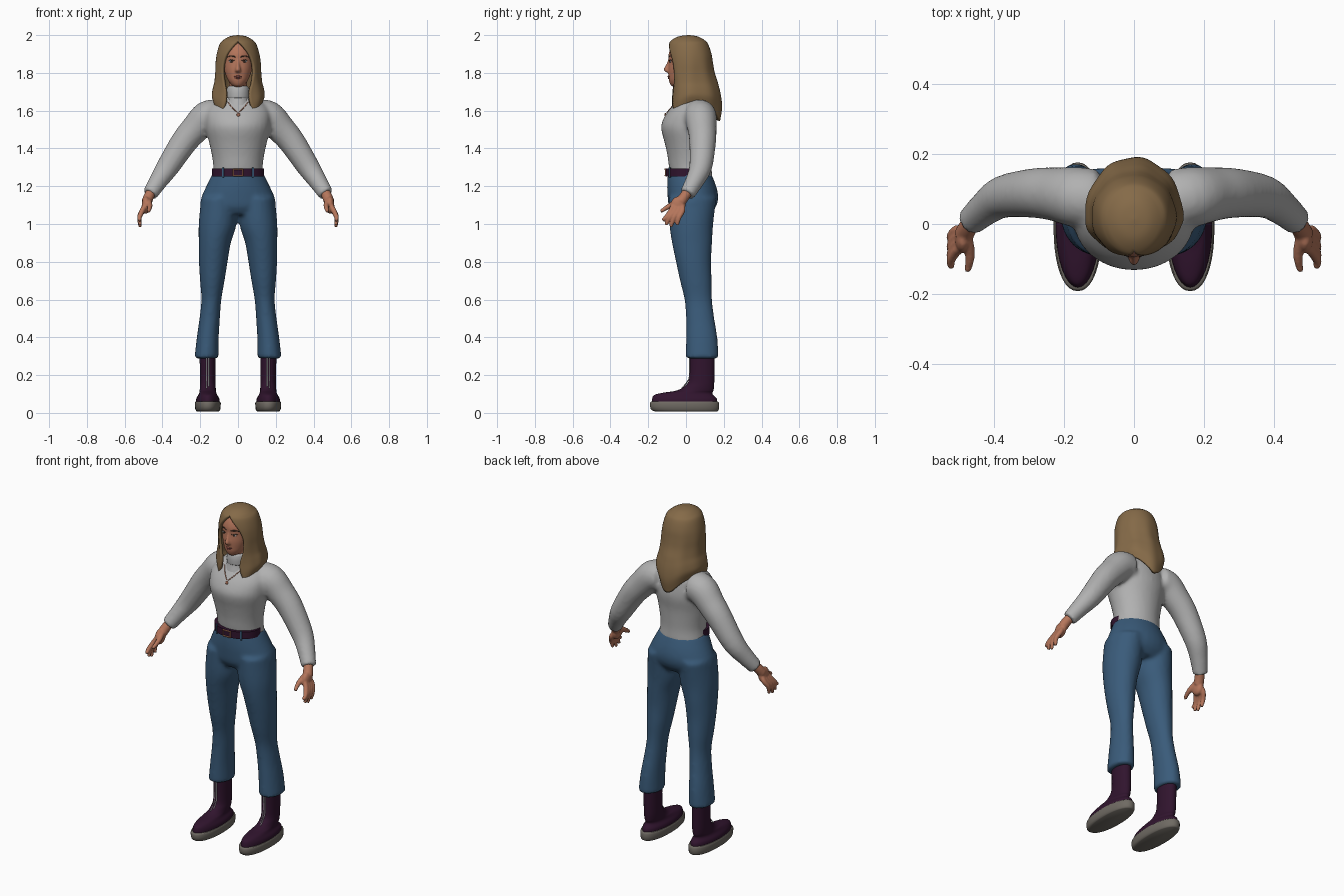
import bpy, bmesh, math
from mathutils import Vector, Matrix
from mathutils.bvhtree import BVHTree

if "Cube" in bpy.data.objects:
    bpy.data.objects.remove(bpy.data.objects["Cube"])

COLORS = {
    "grey_knit": (0.44, 0.44, 0.44), "denim_blue": (0.042, 0.105, 0.195),
    "dark_blond": (0.235, 0.145, 0.065), "skin": (0.46, 0.18, 0.105),
    "plum_leather": (0.03, 0.007, 0.027), "sole_grey": (0.16, 0.145, 0.125),
    "silver": (0.55, 0.55, 0.57), "copper": (0.42, 0.17, 0.10),
    "lip_red": (0.30, 0.09, 0.07), "dark_brown": (0.05, 0.03, 0.02)}
MATS = {}
for key, c in COLORS.items():
    MATS[key] = bpy.data.materials.new(key)
    MATS[key].diffuse_color = (*c, 1)


def smooth(rows, k=4):
    """Catmull-Rom interpolation of rows of numbers."""
    out = []
    for i in range(len(rows) - 1):
        p = [rows[max(i - 1, 0)], rows[i], rows[i + 1], rows[min(i + 2, len(rows) - 1)]]
        for s in range(k):
            t = s / k
            out.append([0.5 * (2 * b + (c - a) * t + (2 * a - 5 * b + 4 * c - d) * t * t
                               + (3 * b - a - 3 * c + d) * t ** 3) for a, b, c, d in zip(*p)])
    return out + [list(rows[-1])]


def skin(bm, rings):
    """Bridge closed rings and cap both ends."""
    vs = [[bm.verts.new(p) for p in r] for r in rings]
    n = len(vs[0])
    for a, b in zip(vs, vs[1:]):
        for j in range(n):
            bm.faces.new((a[j], a[(j + 1) % n], b[(j + 1) % n], b[j]))
    bm.faces.new(vs[0])
    bm.faces.new(vs[-1])


def loft(bm, rows, n=32, k=4, e=2.0):
    """Horizontal rings from rows of (x, y, z, rx, ry)."""
    def ring(x, y, z, rx, ry):
        pts = []
        for j in range(n):
            c, s = math.cos(math.tau * j / n), math.sin(math.tau * j / n)
            pts.append((x + rx * math.copysign(abs(c) ** (2 / e), c),
                        y + ry * math.copysign(abs(s) ** (2 / e), s), z))
        return pts
    skin(bm, [ring(*r) for r in smooth(rows, k)])


def tube(bm, rows, n=20, k=4):
    """Round tube along rows of (x, y, z, radius)."""
    rows = smooth(rows, k)
    pts = [Vector(r[:3]) for r in rows]
    rings = []
    for i, p in enumerate(pts):
        t = (pts[min(i + 1, len(pts) - 1)] - pts[max(i - 1, 0)]).normalized()
        u = t.cross(Vector((0, 1, 0))).normalized()
        v = t.cross(u)
        rings.append([p + rows[i][3] * (u * math.cos(math.tau * j / n) + v * math.sin(math.tau * j / n))
                      for j in range(n)])
    skin(bm, rings)


def ball(bm, centre, size):
    bmesh.ops.create_uvsphere(bm, u_segments=20, v_segments=12, radius=1,
                              matrix=Matrix.Translation(centre) @ Matrix.Diagonal((*size, 1)))


def finish(name, bm, mat, voxel=0, relax=5, fix=True, angle=50):
    if fix:
        bmesh.ops.recalc_face_normals(bm, faces=bm.faces)
    me = bpy.data.meshes.new(name)
    bm.to_mesh(me)
    bm.free()
    me.polygons.foreach_set("use_smooth", [True] * len(me.polygons))
    me.set_sharp_from_angle(angle=math.radians(angle))
    me.materials.append(MATS[mat])
    ob = bpy.data.objects.new(name, me)
    bpy.context.collection.objects.link(ob)
    if voxel:
        m = ob.modifiers.new("blend", 'REMESH')
        m.mode, m.voxel_size, m.use_smooth_shade = 'VOXEL', voxel, True
        m = ob.modifiers.new("relax", 'SMOOTH')
        m.factor, m.iterations = 0.5, relax
    return ob


def front_of(ob):
    """Return a function giving the front surface y of an object at (x, z)."""
    bpy.context.view_layer.update()
    tree = BVHTree.FromObject(ob, bpy.context.evaluated_depsgraph_get())

    def y_at(x, z):
        hit = tree.ray_cast(Vector((x, -1, z)), Vector((0, 1, 0)))[0]
        return hit.y if hit else 0.0
    return y_at


def mirrored(rows, s):
    return [(s * r[0], *r[1:]) for r in rows]


SIDES = (1, -1)

# Sweater: torso and sleeves blended together
bm = bmesh.new()
loft(bm, [(0, y, z, rx, ry) for z, y, rx, ry in (
    (1.235, .032, .137, .108), (1.30, .023, .131, .113), (1.36, .02, .138, .118),
    (1.43, .015, .153, .128), (1.49, .012, .168, .141), (1.53, .012, .172, .142),
    (1.58, .02, .172, .127), (1.62, .03, .155, .107), (1.655, .033, .115, .083), (1.68, .025, .06, .06))])
for s in SIDES:
    tube(bm, mirrored([(.11, .07, 1.575, .085), (.165, .077, 1.565, .086), (.225, .085, 1.505, .077),
                       (.285, .088, 1.435, .071), (.37, .078, 1.305, .061), (.42, .047, 1.23, .05),
                       (.466, .006, 1.158, .041)], s))
sweater = finish("sweater", bm, "grey_knit", voxel=.011)

# Rolled collar
bm = bmesh.new()
loft(bm, [(0, .0, z, r, r * 1.06) for z, r in (
    (1.63, .068), (1.665, .058), (1.672, .060), (1.70, .060), (1.722, .056), (1.73, .05))])
finish("collar", bm, "grey_knit")

# Trousers: hips and flared legs blended together
bm = bmesh.new()
loft(bm, [(0, y, z, rx, ry) for z, y, rx, ry in (
    (1.268, .018, .134, .115), (1.20, .03, .168, .130), (1.14, .037, .194, .134),
    (1.09, .034, .198, .124), (1.05, .03, .16, .095))])
for s in SIDES:
    loft(bm, mirrored([(.1, .035, 1.14, .095, .126), (.108, .028, 1.0, .1, .116), (.123, .032, .9, .085, .106),
                       (.131, .04, .8, .076, .093), (.136, .052, .7, .065, .084), (.141, .065, .6, .053, .073),
                       (.15, .075, .5, .054, .075), (.16, .083, .4, .058, .083), (.167, .086, .288, .064, .087)], s))
finish("trousers", bm, "denim_blue", voxel=.011)

# Belt, belt loops and buckle
bm = bmesh.new()
loft(bm, [(0, -.004, z, .137, .103) for z in (1.252, 1.294)], n=48, k=1)
belt = finish("belt", bm, "plum_leather")
by = front_of(belt)
bm = bmesh.new()
for x in (-.08, .08):
    tube(bm, [(x, by(x, 1.27) + .001, z, .006) for z in (1.245, 1.30)], n=8, k=1)
finish("belt_loops", bm, "denim_blue")
bm = bmesh.new()
for x in (-.024, .024):
    tube(bm, [(x, by(x, 1.27) - .003, z, .004) for z in (1.254, 1.292)], n=8, k=1)
for z in (1.256, 1.290):
    tube(bm, [(x, by(0, 1.27) - .003, z, .004) for x in (-.024, .024)], n=8, k=1)
finish("buckle", bm, "copper")

# Boots with soles and front zips
for s, side in ((1, "left"), (-1, "right")):
    bm = bmesh.new()
    loft(bm, mirrored([(.16, -.008, .045, .063, .173), (.16, -.008, .075, .061, .171), (.16, -.012, .095, .05, .155),
                       (.16, .01, .107, .045, .13), (.16, .045, .117, .043, .1), (.16, .068, .138, .042, .08),
                       (.16, .083, .18, .041, .067), (.161, .085, .33, .043, .066)], s))
    boot = finish(side + "_boot", bm, "plum_leather")
    bm = bmesh.new()
    loft(bm, mirrored([(.16, .0, .008, .058, .165), (.16, -.006, .018, .066, .18), (.16, -.008, .05, .069, .183),
                       (.16, -.008, .06, .065, .177)], s), n=40, k=2, e=2.2)
    finish(side + "_sole", bm, "sole_grey")
    fy = front_of(boot)
    bm = bmesh.new()
    for x, z0 in ((.155, .14), (.166, .13)):
        tube(bm, [(s * x, fy(s * x, z) - .001, z, .0028) for z in (z0, .18, .23, .29)], n=6, k=2)
    finish(side + "_zip", bm, "silver")

# Hands: wrist, palm, thumb and four fingers
for s, side in ((1, "left"), (-1, "right")):
    bm = bmesh.new()
    tube(bm, mirrored([(.45, .02, 1.185, .026), (.47, -.005, 1.15, .027), (.484, -.03, 1.115, .028)], s))
    ball(bm, (s * .487, -.042, 1.1), (.023, .04, .046))
    for i, (ty, tz) in enumerate(((-.125, 1.02), (-.107, .995), (-.08, .985), (-.047, .995))):
        ky = -.078 + .02 * i
        tube(bm, mirrored([(.487, ky * .7 - .01, 1.105, .014), (.506, ky, 1.072, .0145),
                           (.522, (ky + ty) / 2 - .004, 1.035, .0125), (.518, ty, tz, .009)], s), n=12)
    tube(bm, mirrored([(.478, -.03, 1.13, .017), (.468, -.075, 1.102, .015),
                       (.468, -.105, 1.085, .0125), (.474, -.134, 1.066, .009)], s), n=12)
    finish(side + "_hand", bm, "skin", voxel=.005, relax=3)

# Head, neck, nose and chin
bm = bmesh.new()
loft(bm, [(0, y, z, rx, ry) for z, y, rx, ry in (
    (1.726, -.05, .014, .016), (1.735, -.044, .032, .036), (1.758, -.034, .051, .056), (1.785, -.022, .064, .071),
    (1.82, -.01, .075, .085), (1.86, 0, .081, .092), (1.90, .005, .083, .097), (1.94, .01, .074, .087),
    (1.968, .01, .05, .06), (1.98, .01, .01, .01))], n=40)
loft(bm, [(0, .005, z, .048, .05) for z in (1.64, 1.79)])
loft(bm, [(0, y, z, rx, ry) for z, y, rx, ry in (
    (1.878, -.086, .006, .006), (1.845, -.091, .009, .014), (1.82, -.097, .014, .021),
    (1.808, -.094, .016, .018), (1.80, -.09, .008, .006))], n=20)
head = finish("head", bm, "skin", voxel=.005, relax=4)
hy = front_of(head)

# Eyes, brows and lips
eyes, irises, brows, lips = (bmesh.new() for _ in range(4))
for s in SIDES:
    y = hy(s * .034, 1.861)
    ball(eyes, (s * .034, y + .001, 1.861), (.014, .004, .006))
    ball(irises, (s * .033, y - .002, 1.861), (.006, .003, .0058))
    tube(irises, [(s * x, hy(s * x, z), z, .0022) for x, z in ((.019, 1.865), (.034, 1.869), (.049, 1.864))], n=8)
    tube(brows, [(s * x, hy(s * x, z), z, r) for x, z, r in
                 ((.014, 1.884, .003), (.034, 1.89, .0035), (.056, 1.884, .002))], n=8)
for z, w in ((1.781, .022), (1.773, .018)):
    tube(lips, [(x, hy(x, z) + .001, z, r) for x, r in ((-w, .002), (0, .0055), (w, .002))], n=10)
finish("eyes", eyes, "silver")
finish("irises_and_lashes", irises, "dark_brown")
finish("brows", brows, "dark_brown")
finish("lips", lips, "lip_red")

# Hair: a long shell parted around the face; rows are z, half width, front y, back y, opening
bm = bmesh.new()
COLS = 56
grid = []
for z, rx, yf, yb, w in smooth([
        (2.0, .003, .01, .016, 0), (1.993, .045, -.04, .062, 0), (1.972, .08, -.078, .1, 0),
        (1.95, .098, -.092, .118, .02), (1.90, .113, -.1, .135, .06), (1.85, .12, -.098, .143, .079),
        (1.80, .122, -.094, .152, .083), (1.75, .127, -.085, .168, .075), (1.70, .136, -.082, .184, .062),
        (1.65, .14, -.086, .19, .066), (1.60, .128, -.092, .18, .085)]):
    a = math.asin(min(max(w, 0) / rx, .95)) if z < 1.971 else 0
    yc = .5 * (yf + yb) if z > 1.97 else .02
    row = []
    for j in range(COLS + 1):
        th = a + (math.tau - 2 * a) * j / COLS
        c, strand = math.cos(th), 1 + .012 * math.sin(th * 9) * min(1, max(0, (1.95 - z) / .15))
        x = rx * strand * math.sin(th)
        y = yc - (yc - yf) * c * strand if c > 0 else yc - (yb - yc) * c * strand
        hem = 1.645 - .06 * c if c > 0 else 1.645 - .1 * math.exp(-(x / .075) ** 2) * min(1, -2 * c)
        zz = z if z > 1.75 else 1.75 - (1.75 - z) / .15 * (1.75 - hem)
        row.append(bm.verts.new((x, y, zz)))
    grid.append(row)
for r0, r1 in zip(grid, grid[1:]):
    for j in range(COLS):
        bm.faces.new((r0[j], r1[j], r1[j + 1], r0[j + 1]))
bm.faces.new(grid[0][:COLS])
bmesh.ops.remove_doubles(bm, verts=bm.verts, dist=.0003)
hair = finish("hair", bm, "dark_blond", fix=False, angle=80)
m = hair.modifiers.new("thickness", 'SOLIDIFY')
m.thickness, m.offset = .016, -1

# Necklace lying on the sweater
sy = front_of(sweater)
bm = bmesh.new()
for s in SIDES:
    tube(bm, [(s * x, sy(s * x, z) - .002, z, .0022) for x, z in
              ((.055, 1.648), (.042, 1.63), (.025, 1.61), (.004, 1.59))], n=6, k=3)
ball(bm, (.002, sy(0, 1.578) - .002, 1.578), (.009, .004, .011))
finish("necklace", bm, "copper")

for m in bpy.data.materials:
    if m.users and not m.is_grease_pencil:
        m.use_nodes = True
        m.node_tree.nodes["Principled BSDF"].inputs["Base Color"].default_value = m.diffuse_color
